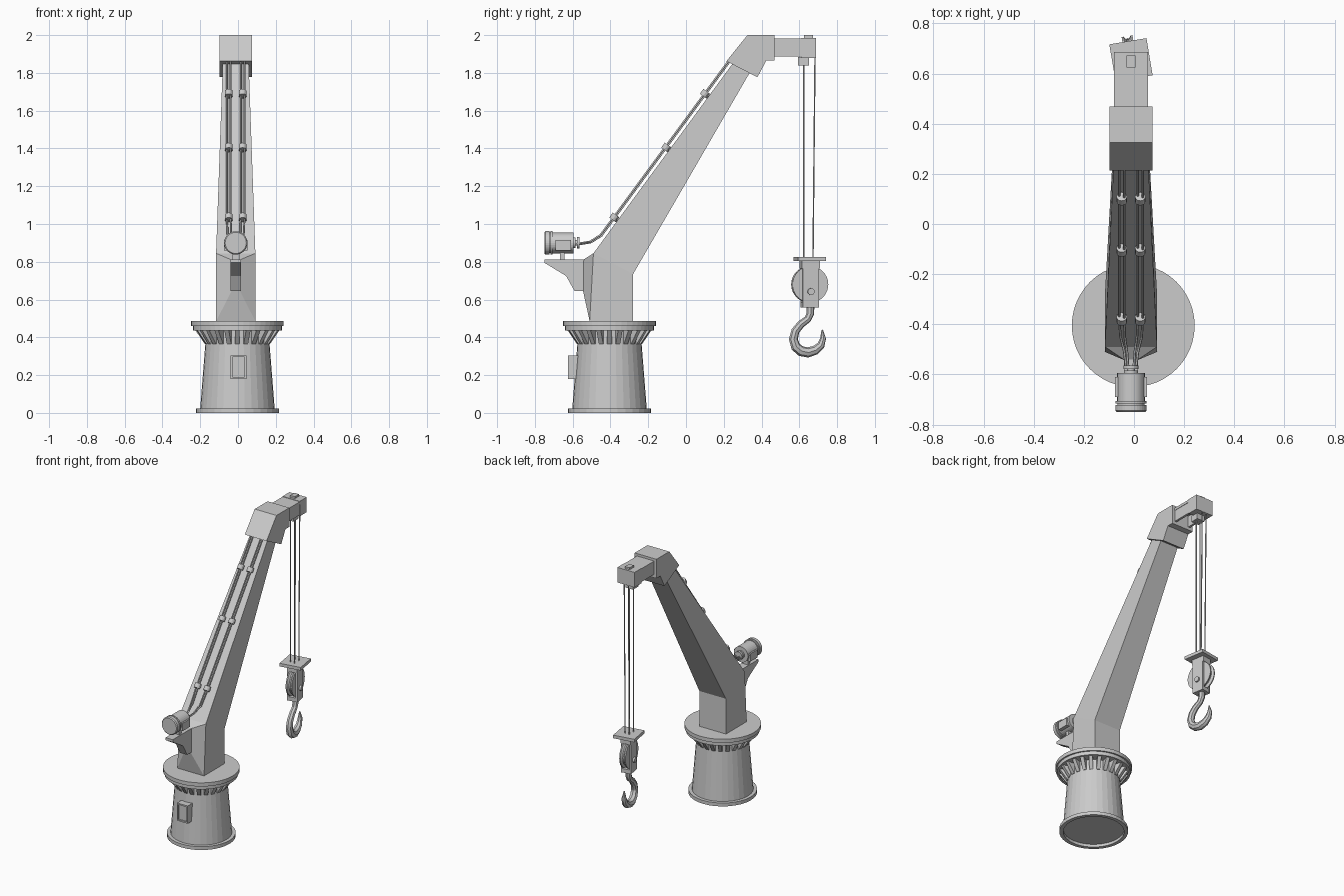
import bpy, bmesh, math
from mathutils import Matrix, Vector

if "Cube" in bpy.data.objects:
    bpy.data.objects.remove(bpy.data.objects["Cube"])

grey = bpy.data.materials.new("light_grey")
grey.use_nodes = True
grey.diffuse_color = (0.6, 0.6, 0.6, 1)
grey.node_tree.nodes["Principled BSDF"].inputs["Base Color"].default_value = (0.6, 0.6, 0.6, 1)

CX = -0.012                      # centre plane of the boom
BASE = Vector((-0.003, -0.405, 0))   # pedestal axis
UP = Vector((0, 0, 1))


def finish(name, bm):
    bmesh.ops.recalc_face_normals(bm, faces=bm.faces)
    me = bpy.data.meshes.new(name)
    bm.to_mesh(me)
    bm.free()
    me.materials.append(grey)
    ob = bpy.data.objects.new(name, me)
    bpy.context.collection.objects.link(ob)
    return ob


def solid(name, verts, faces):
    bm = bmesh.new()
    vs = [bm.verts.new(v) for v in verts]
    for f in faces:
        bm.faces.new([vs[i] for i in f])
    return finish(name, bm)


def prism(name, profile, half, cx=CX):
    """Extrude a (y, z) outline across x."""
    n = len(profile)
    verts = [(cx + s * half, y, z) for s in (-1, 1) for y, z in profile]
    faces = [range(n), range(n, 2 * n)]
    faces += [(i, (i + 1) % n, n + (i + 1) % n, n + i) for i in range(n)]
    return solid(name, verts, faces)


def box(name, y0, y1, z0, z1, half, cx=CX):
    return prism(name, [(y0, z0), (y1, z0), (y1, z1), (y0, z1)], half, cx)


def lathe(name, profile, origin, axis=UP, seg=32):
    """Spin (radius, height) points around an axis."""
    bm = bmesh.new()
    rot = UP.rotation_difference(Vector(axis)).to_matrix()
    rings = []
    for r, h in profile:
        rings.append([bm.verts.new(Vector(origin) + rot @ Vector(
            (r * math.cos(math.tau * i / seg), r * math.sin(math.tau * i / seg), h)))
            for i in range(seg)])
    for a, b in zip(rings, rings[1:]):
        for i in range(seg):
            j = (i + 1) % seg
            bm.faces.new((a[i], a[j], b[j], b[i]))
    bm.faces.new(rings[0])
    bm.faces.new(rings[-1])
    return finish(name, bm)


def tube(name, points, radius, sizes=None, res=1):
    cu = bpy.data.curves.new(name, "CURVE")
    cu.dimensions = "3D"
    cu.bevel_depth = radius
    cu.bevel_resolution = res
    cu.use_fill_caps = True
    sp = cu.splines.new("POLY")
    sp.points.add(len(points) - 1)
    for i, p in enumerate(points):
        sp.points[i].co = (*p, 1)
        sp.points[i].radius = sizes[i] if sizes else 1
    cu.materials.append(grey)
    ob = bpy.data.objects.new(name, cu)
    bpy.context.collection.objects.link(ob)
    bpy.ops.object.select_all(action="DESELECT")
    ob.select_set(True)
    bpy.context.view_layer.objects.active = ob
    bpy.ops.object.convert(target="MESH")
    return bpy.context.view_layer.objects.active


# Pedestal with recessed underside, and slewing ring
lathe("pedestal", [(0.195, 0.02), (0.195, 0), (0.22, 0), (0.22, 0.024), (0.197, 0.024),
                   (0.17, 0.365), (0.17, 0.44)], BASE)
lathe("slewing_ring", [(0.235, 0.435), (0.235, 0.46)], BASE, seg=48)
lathe("turntable", [(0.245, 0.46), (0.245, 0.486)], BASE, seg=48)

# Gusset ribs under the ring
for i in range(24):
    rib = prism("ring_rib", [(0.15, 0.365), (0.173, 0.365), (0.222, 0.436), (0.15, 0.436)],
                0.012, 0)
    rib.data.transform(Matrix.Translation(BASE) @ Matrix.Rotation(math.tau * i / 24, 4, "Z"))

# Door with raised frame
box("door", -0.617, -0.56, 0.19, 0.295, 0.034, 0.003)
for s in (-1, 1):
    box("door_side", -0.625, -0.56, 0.18, 0.305, 0.005, 0.003 + s * 0.037)
    zc = 0.2425 + s * 0.0575
    box("door_rail", -0.625, -0.56, zc - 0.005, zc + 0.005, 0.032, 0.003)

# Boom: upright foot with wedge nose, then tapering arm
rows = [(0.104, -0.51, 0.485), (0.104, -0.28, 0.485), (0.104, -0.49, 0.845),
        (0.104, -0.28, 0.735), (0.068, 0.26, 1.867), (0.068, 0.36, 1.84),
        (0.022, -0.545, 0.645), (0.022, -0.545, 0.81)]
verts = [(CX + s * w, y, z) for w, y, z in rows for s in (-1, 1)]
faces = [(0, 1, 3, 2), (2, 3, 7, 6), (6, 7, 11, 10), (10, 11, 9, 8), (8, 9, 5, 4),
         (4, 5, 15, 14), (14, 15, 13, 12), (12, 13, 1, 0)]
for s in (0, 1):
    faces += [(s, 2 + s, 6 + s, 4 + s), (4 + s, 6 + s, 10 + s, 8 + s),
              (s, 4 + s, 14 + s, 12 + s)]
solid("boom", verts, faces)

# Boom head and jib channel
prism("boom_head", [(0.214, 1.862), (0.325, 2), (0.468, 2), (0.468, 1.865),
                    (0.425, 1.865), (0.378, 1.777)], 0.085)
box("jib_top", 0.46, 0.62, 1.965, 1.983, 0.067)
for s in (-1, 1):
    box("jib_side", 0.46, 0.62, 1.887, 1.97, 0.008, CX + s * 0.056)
box("jib_end", 0.61, 0.687, 1.88, 1.986, 0.067)
box("jib_top_lug", 0.625, 0.672, 1.98, 2, 0.018)
box("jib_lower_lug", 0.592, 0.65, 1.84, 1.885, 0.03)

# Winch bracket and motor
prism("motor_bracket", [(-0.75, 0.813), (-0.53, 0.813), (-0.53, 0.645), (-0.59, 0.645),
                        (-0.635, 0.725), (-0.75, 0.795)], 0.028)
box("motor_foot", -0.667, -0.643, 0.81, 0.86, 0.02)
lathe("motor", [(0.056, 0), (0.062, 0.006), (0.062, 0.028), (0.054, 0.028), (0.054, 0.033),
                (0.062, 0.033), (0.062, 0.044), (0.055, 0.044), (0.055, 0.155),
                (0.028, 0.155), (0.028, 0.166), (0.015, 0.166), (0.015, 0.172),
                (0.03, 0.172), (0.03, 0.186)], (CX, -0.75, 0.9), (0, 1, 0))
box("motor_side_box", -0.69, -0.61, 0.86, 0.915, 0.063)

# Hydraulic pipes and clamps along the boom
along = Vector((0, 0.592, 0.806))
out = Vector((0, -0.806, 0.592))
route = [(0.24, 1.878), (-0.38, 1.035), (-0.45, 0.94), (-0.505, 0.905), (-0.575, 0.893)]
for side in (-1, 1):
    for k in (-1, 1):
        off = side * 0.037 + k * 0.01
        spread = [1, 1, 0.9, 0.6, 0.4]
        tube("hydraulic_pipe", [Vector((CX + off * w, y, z)) + out * k * 0.004
                                for w, (y, z) in zip(spread, route)], 0.005)
    for y, z in ((0.1, 1.69), (-0.105, 1.405), (-0.38, 1.035)):
        mid = Vector((CX + side * 0.037, y, z))
        lathe("pipe_clamp", [(0.021, -0.016), (0.021, 0.016)], mid, along, 12)
        foot = lathe("clamp_foot", [(0.014, -0.03), (0.014, 0)], mid, out, 4)

# Hoist ropes
for x in (-0.016, 0.016):
    tube("hoist_rope", [(CX + x, 0.624, 1.9), (CX + x, 0.624, 0.78)], 0.004)
    tube("hoist_rope", [(CX + x, 0.683, 1.9), (CX + x, 0.672, 0.78)], 0.004)

# Hook block: plate, sheave, cheeks, pin and hook
HY = 0.655
block = [box("block_plate", HY - 0.075, HY + 0.075, 0.803, 0.825, 0.075),
         box("block_neck", HY - 0.048, HY + 0.048, 0.765, 0.805, 0.036),
         lathe("sheave", [(0.096, -0.022), (0.096, -0.014), (0.082, -0.004), (0.082, 0.004),
                          (0.096, 0.014), (0.096, 0.022)], (CX, HY, 0.68), (1, 0, 0)),
         lathe("sheave_pin", [(0.018, -0.048), (0.018, 0.048)], (CX, HY, 0.642), (1, 0, 0), 16),
         box("hook_mount", HY - 0.042, HY + 0.042, 0.557, 0.585, 0.036)]
for s in (-1, 1):
    block.append(box("block_cheek", HY - 0.043, HY + 0.043, 0.557, 0.77, 0.006, CX + s * 0.03))
path = [(0.658, 0.57), (0.658, 0.525), (0.645, 0.497), (0.608, 0.47), (0.578, 0.433),
        (0.567, 0.39), (0.58, 0.35), (0.608, 0.327), (0.645, 0.32), (0.685, 0.332),
        (0.715, 0.358), (0.727, 0.395), (0.722, 0.44)]
hook = tube("hook", [(CX, y, z) for y, z in path], 0.026,
            [0.85, 0.8, 0.75, 0.8, 0.85, 0.92, 1, 1.05, 1.05, 0.95, 0.8, 0.6, 0.15], 2)
block.append(hook)
pivot = Matrix.Translation((CX, HY, 0))
for ob in block:
    ob.data.transform(pivot @ Matrix.Rotation(math.radians(9.5), 4, "Z") @ pivot.inverted())
bpy.ops.object.select_all(action="DESELECT")
hook.select_set(True)
bpy.context.view_layer.objects.active = hook
bpy.ops.object.shade_smooth_by_angle()
